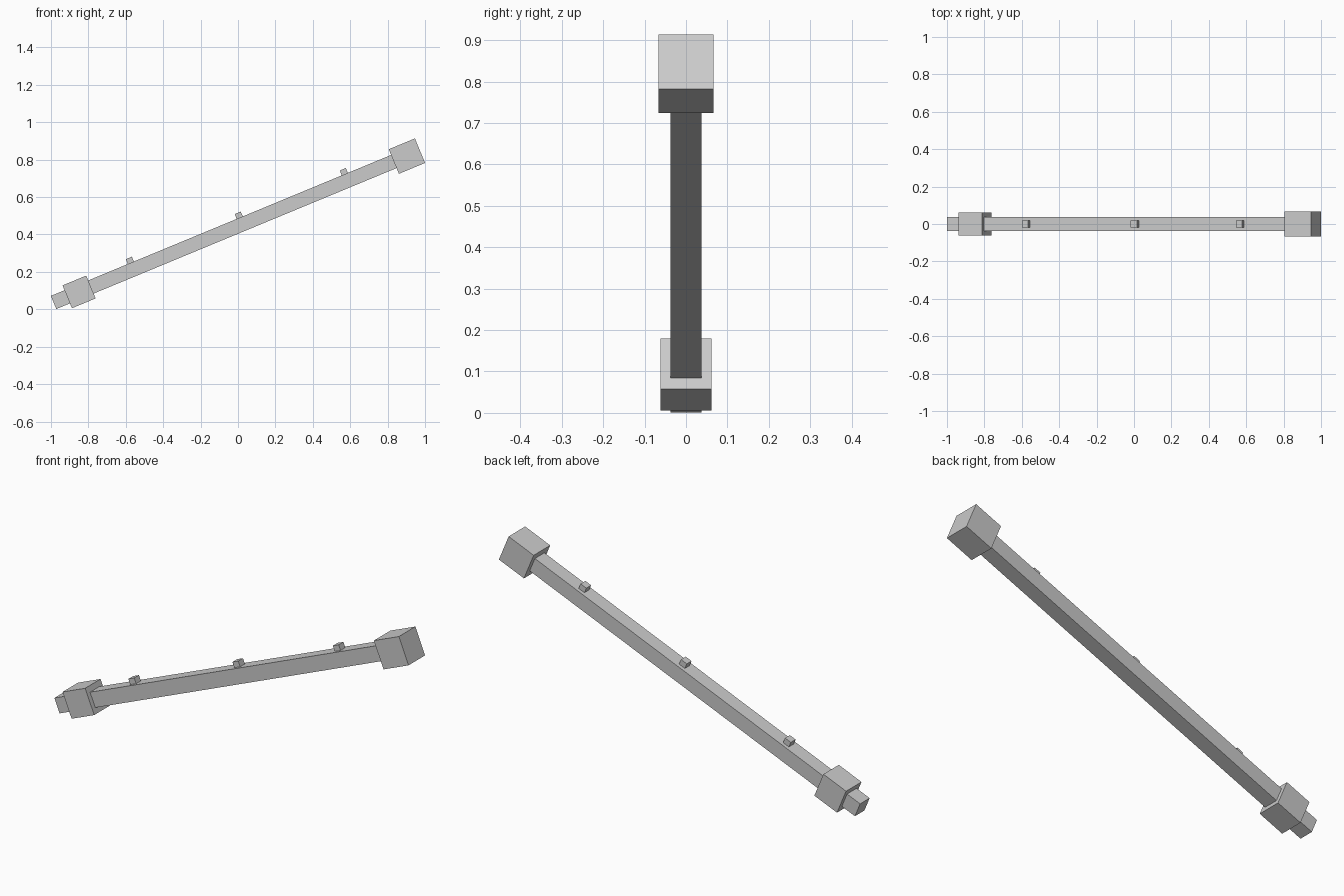
import bpy
from math import radians
from mathutils import Matrix

if "Cube" in bpy.data.objects:
    bpy.data.objects.remove(bpy.data.objects["Cube"])

# Everything is laid out along a straight rod, then tilted up by 22.5 degrees
TILT = Matrix.Rotation(radians(-22.5), 4, 'Y')
AXIS = 0.411  # height of the rod centre line before tilting


def block(name, u0, u1, half_y, v0, v1):
    """Box spanning u0..u1 along the rod and v0..v1 across it."""
    bpy.ops.mesh.primitive_cube_add(size=1)
    ob = bpy.context.object
    ob.name = name
    place = Matrix.Translation(((u0 + u1) / 2, 0, (v0 + v1) / 2))
    size = Matrix.Diagonal((u1 - u0, 2 * half_y, v1 - v0, 1))
    ob.data.transform(TILT @ place @ size)
    return ob


# Long square rod
block("rod", -0.897, 1.10, 0.038, AXIS - 0.038, AXIS + 0.038)

# Collar near the low end and larger cap on the high end
block("lower_collar", -0.818, -0.681, 0.0615, AXIS - 0.066, AXIS + 0.066)
block("upper_cap", 1.072, 1.2235, 0.066, AXIS - 0.071, AXIS + 0.071)

# Three small studs along the top face
for i, u in enumerate((-0.434, 0.196, 0.804)):
    block(f"stud_{i + 1}", u - 0.0175, u + 0.0175, 0.019, AXIS + 0.03, AXIS + 0.066)
